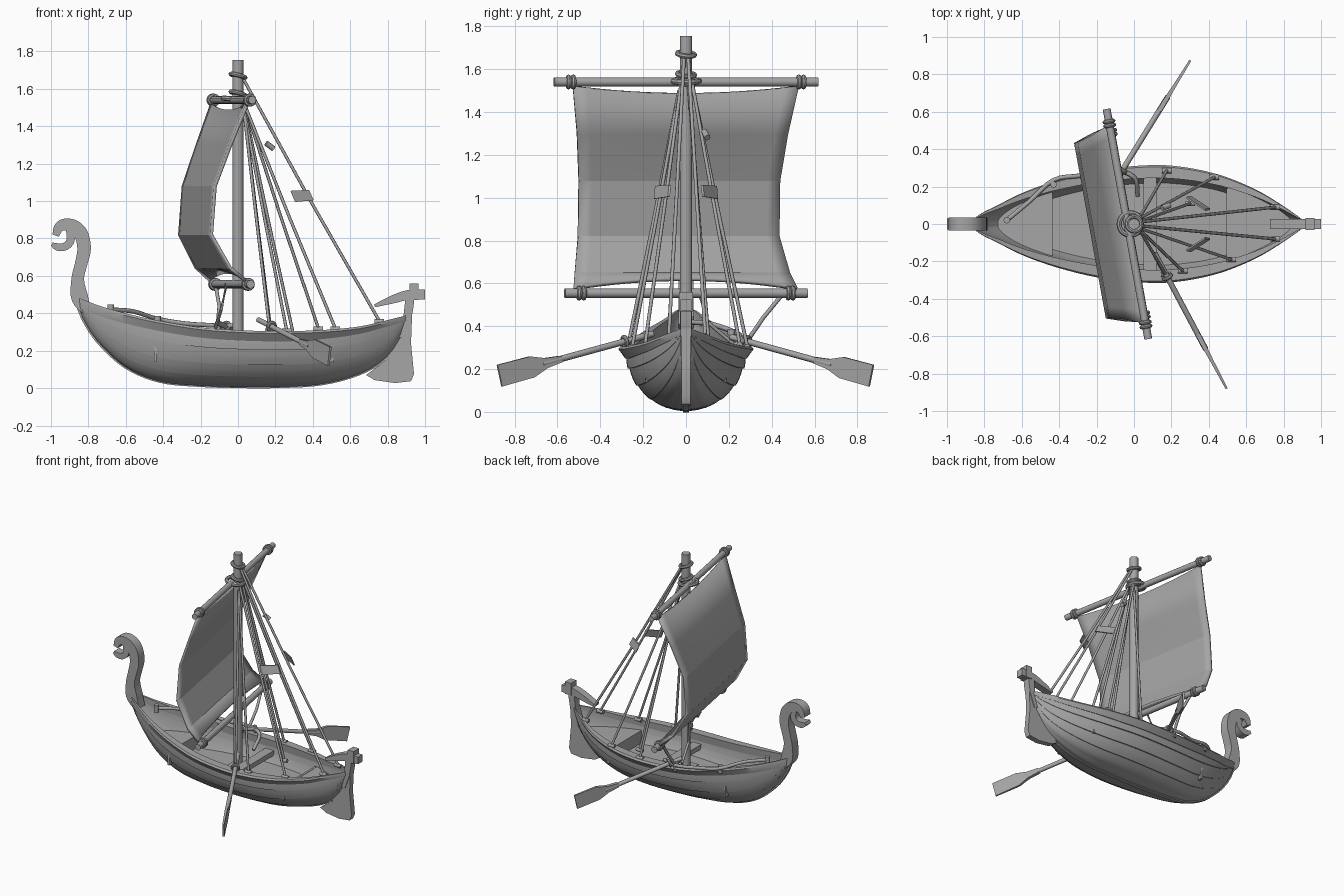
import bpy, bmesh, math
from mathutils import Vector

if "Cube" in bpy.data.objects:
    bpy.data.objects.remove(bpy.data.objects["Cube"])

grey = bpy.data.materials.new("plain grey")
grey.diffuse_color = (0.38, 0.38, 0.38, 1)
grey.use_nodes = True
grey.node_tree.nodes["Principled BSDF"].inputs["Base Color"].default_value = grey.diffuse_color


def finish(name, bm, angle=35):
    bmesh.ops.recalc_face_normals(bm, faces=bm.faces)
    me = bpy.data.meshes.new(name)
    bm.to_mesh(me)
    bm.free()
    me.materials.append(grey)
    ob = bpy.data.objects.new(name, me)
    bpy.context.collection.objects.link(ob)
    bpy.ops.object.select_all(action='DESELECT')
    ob.select_set(True)
    bpy.context.view_layer.objects.active = ob
    bpy.ops.object.shade_smooth_by_angle(angle=math.radians(angle))
    return ob


def loft(name, rings, closed=True, caps=True, angle=35):
    bm = bmesh.new()
    vs = [[bm.verts.new(p) for p in r] for r in rings]
    n = len(vs[0])
    for a, b in zip(vs, vs[1:]):
        for i in range(n if closed else n - 1):
            j = (i + 1) % n
            bm.faces.new((a[i], a[j], b[j], b[i]))
    if closed and caps:
        bm.faces.new(vs[0])
        bm.faces.new(vs[-1])
    return finish(name, bm, angle)


def interp(xs, ys, x):
    # cubic interpolation through table points
    i = max(k for k in range(len(xs) - 1) if xs[k] <= x or k == 0)
    def slope(k):
        a, b = max(k - 1, 0), min(k + 1, len(xs) - 1)
        return (ys[b] - ys[a]) / (xs[b] - xs[a])
    h = xs[i + 1] - xs[i]
    t = (x - xs[i]) / h
    return ((2*t**3 - 3*t*t + 1) * ys[i] + (t**3 - 2*t*t + t) * h * slope(i)
            + (3*t*t - 2*t**3) * ys[i + 1] + (t**3 - t*t) * h * slope(i + 1))


def smooth(pts, k=4):
    ts = list(range(len(pts)))
    n = (len(pts) - 1) * k
    return [tuple(interp(ts, [p[c] for p in pts], i / k) for c in range(len(pts[0])))
            for i in range(n + 1)]


def tube(name, pts, r, sides=8):
    pts = [Vector(p) for p in pts]
    rings = []
    for i, p in enumerate(pts):
        t = (pts[min(i + 1, len(pts) - 1)] - pts[max(i - 1, 0)]).normalized()
        ref = Vector((0, 0, 1)) if abs(t.z) < 0.9 else Vector((1, 0, 0))
        u = t.cross(ref).normalized()
        v = t.cross(u)
        rings.append([p + (u * math.cos(a) + v * math.sin(a)) * r
                      for a in (2 * math.pi * k / sides for k in range(sides))])
    return loft(name, rings, angle=50)


def ribbon(name, pts, hy):
    # bar of rectangular section following (x, z, half width) points
    rings = []
    for i, (x, z, w) in enumerate(pts):
        a, b = pts[max(i - 1, 0)], pts[min(i + 1, len(pts) - 1)]
        t = Vector((b[0] - a[0], 0, b[1] - a[1])).normalized()
        n = Vector((-t.z, 0, t.x)) * w
        c, y = Vector((x, 0, z)), Vector((0, hy, 0))
        rings.append([c + n + y, c - n + y, c - n - y, c + n - y])
    return loft(name, rings)


def box(name, x0, x1, y0, y1, z0, z1):
    return loft(name, [[(x, y0, z0), (x, y1, z0), (x, y1, z1), (x, y0, z1)] for x in (x0, x1)])


def ring(name, c, axis, R, r):
    q = Vector(axis).normalized().to_track_quat('Z', 'Y')
    n, rings = 20, []
    for i in range(n + 1):
        a = 2 * math.pi * i / n
        d = Vector((math.cos(a), math.sin(a), 0))
        rings.append([Vector(c) + q @ (d * (R + r * math.cos(b)) + Vector((0, 0, r * math.sin(b))))
                      for b in (math.pi * k / 4 for k in range(8))])
    return loft(name, rings, caps=False)


# hull lines
X = [-.865, -.82, -.74, -.6, -.42, -.2, 0, .2, .44, .65, .785, .865, .905]
KEEL = [.46, .35, .235, .11, .035, .012, .006, .006, .02, .075, .155, .26, .37]
SHEER = [.485, .47, .44, .40, .36, .325, .31, .305, .31, .33, .36, .38, .39]
BEAM = [.02, .055, .095, .165, .23, .285, .31, .312, .268, .185, .105, .05, .02]
keel = lambda x: interp(X, KEEL, x)
sheer = lambda x: interp(X, SHEER, x)
beam = lambda x: interp(X, BEAM, x)
N = 48
stations = [-.865 + 1.77 * (i / N) for i in range(N + 1)]


def section(x, scale, lift, lap):
    # half section from keel to sheer, with overlapping planks
    zk, zs, b, out = keel(x) + lift, sheer(x) - .012, beam(x) * scale, []
    zk = min(zk, zs - .01)
    planks = 5
    for k in range(planks):
        for j in range(4):
            a = (k + j / 3) / planks * math.pi / 2
            o = 1 + lap * (1 - j / 3)
            out.append((b * math.sin(a) * o, zk + (zs - zk) * (1 - math.cos(a))))
    return out


for name, sc, lift, lap in (("hull_planking", .88, 0, .035), ("hull_lining", .82, .015, 0)):
    rows = []
    for x in stations:
        h = section(x, sc, lift, lap)
        rows.append([(x, -y, z) for y, z in reversed(h)] + [(x, y, z) for y, z in h[1:]])
    loft(name, rows, closed=False, angle=30)

# rails along the top of both sides
for s, side in ((1, "left"), (-1, "right")):
    rows = []
    for x in stations:
        b, z = beam(x), sheer(x)
        h = .055 - .025 * max(0, (x - .3) / .6)
        rows.append([(x, s*b*.97, z), (x, s*b, z - .012), (x, s*b*.9, z - h),
                     (x, s*b*.8, z - h), (x, s*b*.78, z)])
    loft("rail_" + side, rows)

# inner decks
def deck(name, x0, x1, z):
    rows = []
    for i in range(17):
        x = x0 + (x1 - x0) * i / 16
        zk, zs = keel(x) + .01, sheer(x)
        c = min(1, max(0, 1 - (z - zk) / (zs - zk)))
        y = beam(x) * .86 * math.sqrt(1 - c * c) + .002
        rows.append([(x, -y, z), (x, y, z), (x, y * .9, z - .015), (x, -y * .9, z - .015)])
    loft(name, rows)

deck("main_deck", -.44, .5, .15)
deck("bow_deck", -.73, -.44, .24)
deck("stern_deck", .5, .84, .24)
box("bow_step", -.45, -.435, -.18, .18, .14, .242)
box("stern_step", .495, .51, -.19, .19, .14, .242)
box("mast_bench", .05, .12, -.25, .25, .2, .235)
box("mast_foot", -.06, .06, -.06, .06, .14, .19)

# keel, bow scroll and stern post
ribbon("keel", [(x, keel(x) + .004, .01) for x in stations], .014)
ribbon("bow_scroll", smooth([(-.80, .40, .02), (-.845, .48, .045), (-.857, .58, .034), (-.84, .66, .033),
       (-.823, .74, .036), (-.835, .815, .037), (-.87, .86, .036), (-.92, .875, .032),
       (-.957, .86, .027), (-.975, .815, .018)]), .034)
ribbon("bow_curl", smooth([(-.90, .85, .02), (-.895, .79, .022), (-.925, .757, .021), (-.965, .755, .02),
       (-.995, .77, .01)]), .03)
ribbon("stern_post", [(.87, .27, .02), (.905, .37, .022), (.915, .44, .024), (.92, .5, .024)], .026)
box("stern_post_head", .918, .966, -.032, .032, .47, .56)
ribbon("tiller", smooth([(.73, .44, .008), (.83, .475, .022), (.91, .498, .026), (.999, .50, .026)]), .026)

# rudder blade
outline = [(.685, .07), (.785, .145), (.865, .25), (.905, .38), (.9, .5), (.935, .5), (.925, .24),
           (.941, .075), (.925, .037), (.84, .027), (.73, .043)]
loft("rudder", [[(x, y, z) for x, z in outline] for y in (-.02, .02)])

# mast, yard and boom
tube("mast", [(0, 0, .14), (0, 0, 1), (0, 0, 1.755)], .029, 14)
C, D, F = Vector((-.035, 0, 0)), Vector((.178, -.984, 0)), Vector((-.984, -.178, 0))
up = Vector((0, 0, 1))
for name, z, L, r in (("yard", 1.54, .625, .021), ("boom", .555, .575, .022)):
    tube(name, [C + D * u + up * z for u in (-L, 0, L)], r, 12)
    for s in (-1, 1):
        for k in (0, .022):
            ring(name + "_tie", C + D * s * (L - .09 + k) + up * z, D, .024, .011)
for z in (1.54, 1.575, 1.67):
    ring("mast_tie", (0, 0, z), (.25, .1, 1), .04, .012)
ring("yard_collar", (-.02, 0, 1.545), (.1, 0, 1), .06, .014)

# sail bent around three cross creases: height, belly, half width
PROFILE = [(1.52, .01, .535), (1.3, .095, .50), (1.08, .175, .477), (.82, .195, .477),
           (.645, .10, .51), (.575, .02, .53)]
rows = []
for i, (z, f, w) in enumerate(PROFILE):
    sag = -.035 if i == 0 else (.045 if i == 5 else 0)
    rows.append([C + D * w * u + F * f + up * (z + sag * (1 - u * u))
                 for u in (k / 8 - 1 for k in range(17))])
sail = loft("sail", rows, closed=False, angle=12)
m = sail.modifiers.new("thickness", 'SOLIDIFY')
m.thickness, m.offset = .018, 0

# shrouds and stays
FEET = [(.755, .09, .36, 1.65), (.755, -.08, .36, 1.65), (.43, .25, .32, 1.53), (.52, -.19, .32, 1.53),
        (.175, .285, .31, 1.5), (.17, -.27, .31, 1.5), (.26, -.25, .31, 1.5), (.3, .11, .27, 1.52)]
for x, y, z, top in FEET:
    a, b = Vector((.03, y * .12, top)), Vector((x, y, z))
    tube("shroud", [a, (a + b) / 2 - up * .012, b], .0085)
    tube("shroud_cleat", [b + Vector((-.025, 0, -.005)), b + Vector((.025, 0, -.005))], .014)

# small pennants and toggle between the ropes
for s in (-1, 1):
    p = [(.28, s*.14, 1.055), (.38, s*.075, 1.06), (.405, s*.08, 1.005), (.305, s*.145, .995)]
    loft("rope_pennant", [[Vector(q) + Vector((0, o, 0)) for q in p] for o in (-.005, .005)])
tube("rope_toggle", [(.15, .085, 1.31), (.19, .1, 1.28)], .015)

# sheets from boom to rail, and a loose line along the rail
tube("boom_sheet", [(-.12, .45, .55), (-.1, .36, .44), (-.11, .285, .33)], .01)
tube("boom_sheet", [(-.06, .06, .56), (-.09, .1, .42), (-.12, .22, .32)], .009)
tube("loose_line", smooth([(-.68, .02, .42), (-.56, .12, .41), (-.43, .235, .37), (-.28, .26, .345),
     (-.13, .295, .335), (0, .25, .325), (.02, .15, .25)]), .012)
for x in (-.68, -.43, -.11):
    y = .02 if x < -.6 else beam(x) * .93
    tube("line_peg", [(x, y, sheer(x) - .03), (x, y, sheer(x) + .025)], .018)

# oars with flat upright blades
for name, a, b in (("oar_front", (.11, -.155, .365), (.49, -.87, .17)),
                   ("oar_back", (-.11, .21, .35), (.295, .865, .17))):
    a, b = Vector(a), Vector(b)
    t = (b - a).normalized()
    tube(name + "_shaft", [a, a.lerp(b, .4), a.lerp(b, .72)], .015)
    side = t.cross(up).normalized()
    wide = side.cross(t)
    rows = []
    for k, w, h in ((.6, .015, .013), (.7, .024, .012), (.79, .05, .009), (1, .052, .006)):
        c = a.lerp(b, k)
        rows.append([c + wide * w + side * h, c - wide * w + side * h,
                     c - wide * w - side * h, c + wide * w - side * h])
    loft(name + "_blade", rows)
    s = -1 if a.y < 0 else 1
    k = (s * .285 - a.y) / (b.y - a.y)
    ring(name + "_lock", a.lerp(b, k), t, .022, .01)
